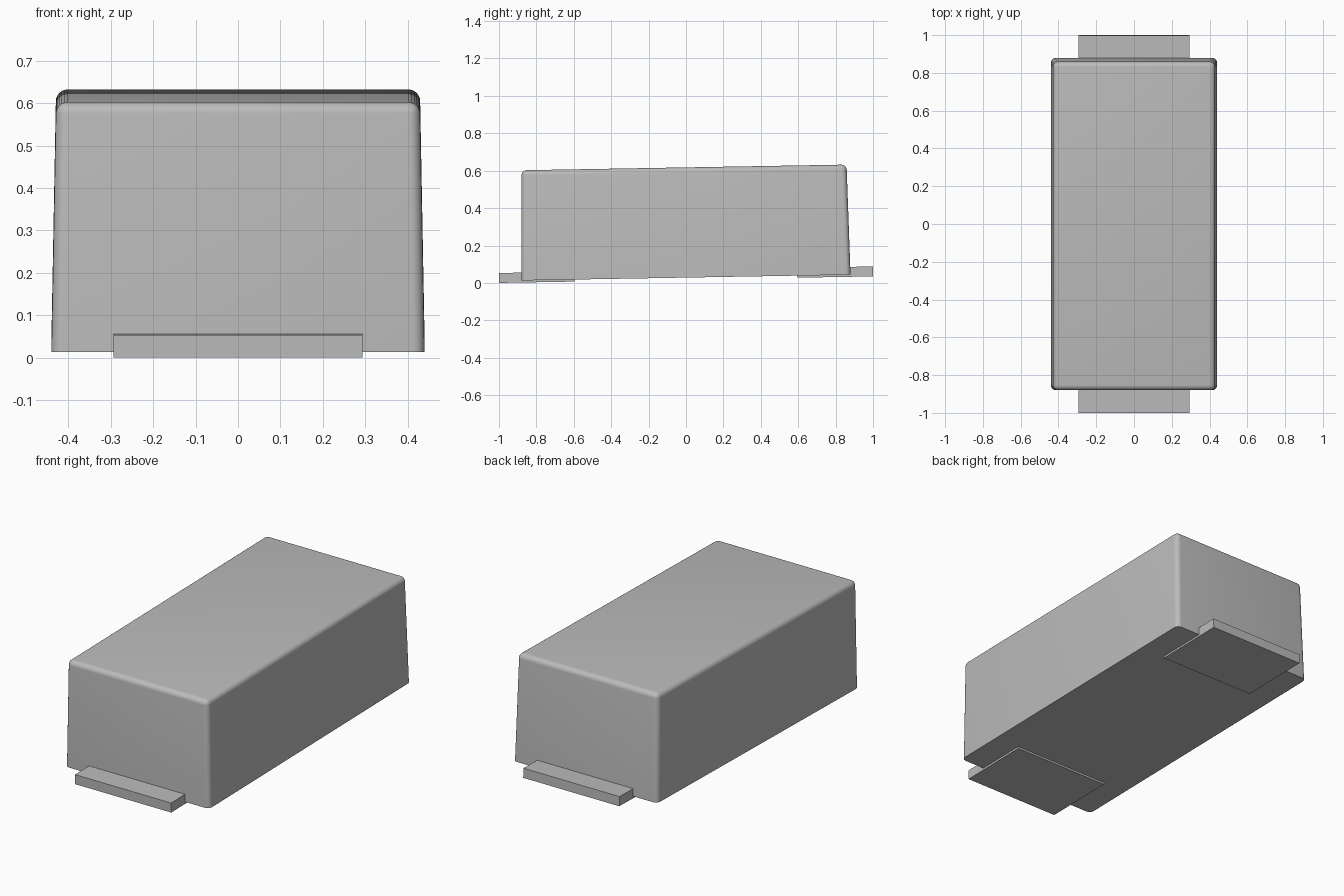
import bpy, bmesh, math
from mathutils import Matrix

if "Cube" in bpy.data.objects:
    bpy.data.objects.remove(bpy.data.objects["Cube"], do_unlink=True)

# One plain grey for everything
GREY = (0.5, 0.5, 0.5, 1)
grey = bpy.data.materials.new("plain grey")
grey.use_nodes = True
grey.diffuse_color = GREY
grey.node_tree.nodes["Principled BSDF"].inputs["Base Color"].default_value = GREY

# The whole model leans back by one degree
TILT = Matrix.Translation((0, 0, 0.0175)) @ Matrix.Rotation(math.radians(1), 4, "X")


def block(name, half_x, y0, y1, z0, z1, inset=0.0, radius=0.0):
    """Box with optional drafted sides and rounded top and vertical edges."""
    bm = bmesh.new()
    bmesh.ops.create_cube(bm, size=1)
    for v in bm.verts:
        top = v.co.z > 0
        shrink = inset if top else 0
        sx, sy = math.copysign(1, v.co.x), math.copysign(1, v.co.y)
        v.co = (sx * (half_x - shrink),
                (y1 if sy > 0 else y0) - sy * shrink,
                z1 if top else z0)
    if radius:
        edges = [e for e in bm.edges if any(v.co.z > (z0 + z1) / 2 for v in e.verts)]
        bmesh.ops.bevel(bm, geom=edges, offset=radius, offset_type="OFFSET",
                        segments=6, profile=0.5, affect="EDGES")
    bmesh.ops.transform(bm, matrix=TILT, verts=bm.verts)
    bmesh.ops.recalc_face_normals(bm, faces=bm.faces)
    mesh = bpy.data.meshes.new(name)
    bm.to_mesh(mesh)
    bm.free()
    mesh.materials.append(grey)
    obj = bpy.data.objects.new(name, mesh)
    bpy.context.collection.objects.link(obj)
    return obj


# Moulded body with drafted walls
body = block("body", 0.44, -0.88, 0.88, 0.011, 0.6, inset=0.011, radius=0.027)
bpy.ops.object.select_all(action="DESELECT")
body.select_set(True)
bpy.context.view_layer.objects.active = body
bpy.ops.object.shade_smooth_by_angle(angle=math.radians(30))

# Flat terminals under each end
block("front_terminal", 0.293, -1, -0.595, 0, 0.053)
block("back_terminal", 0.293, 0.595, 1, 0, 0.053)
